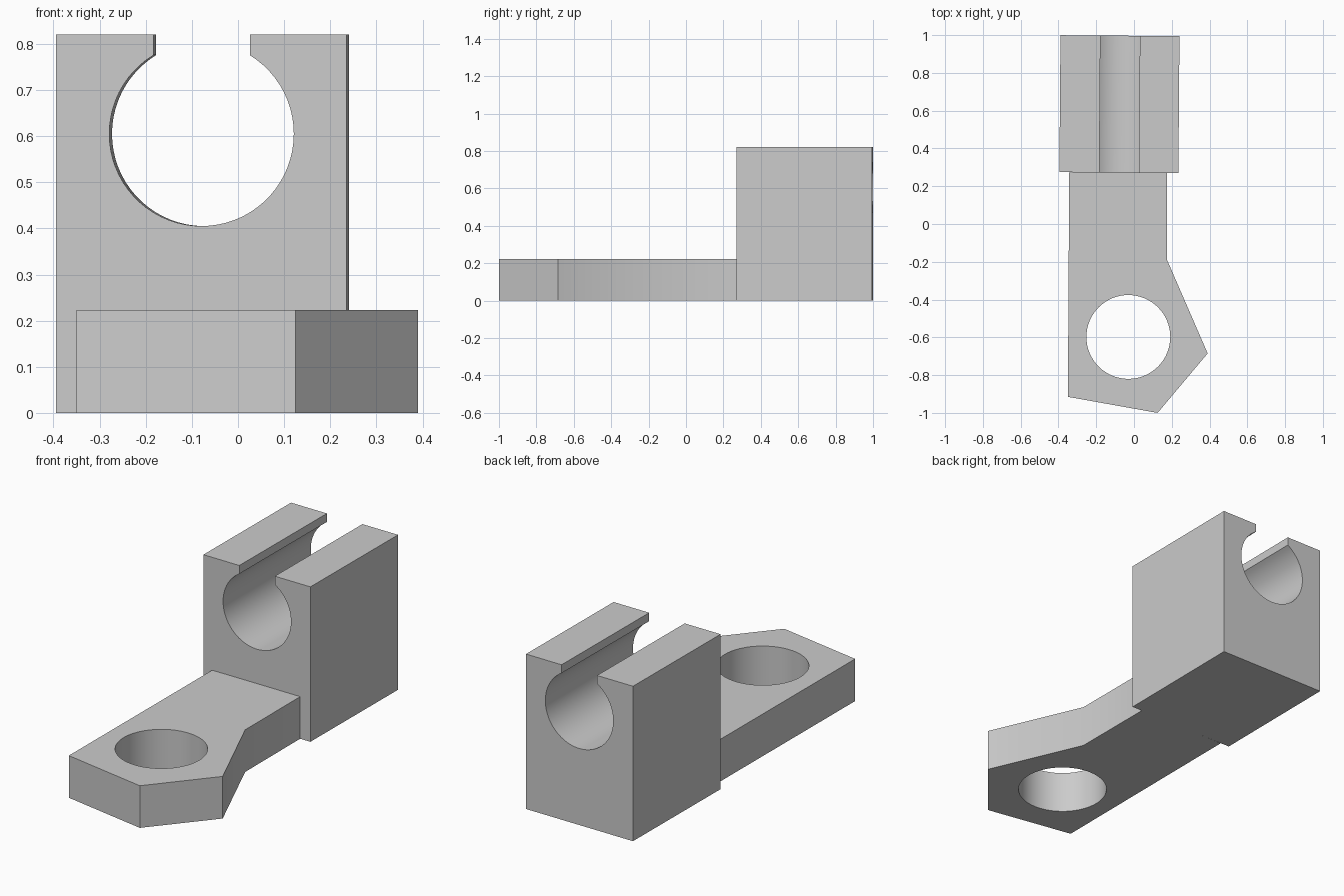
import bpy, bmesh, math
from mathutils import Vector, Matrix

cube = bpy.data.objects.get("Cube")
if cube:
    bpy.data.objects.remove(cube, do_unlink=True)

grey = bpy.data.materials.new("plain grey")
grey.use_nodes = True
colour = (0.6, 0.6, 0.6, 1)
grey.diffuse_color = colour
grey.node_tree.nodes["Principled BSDF"].inputs["Base Color"].default_value = colour


def extrude_profile(name, points, offset):
    """Extrude a closed outline of 3D points along offset."""
    bm = bmesh.new()
    face = bm.faces.new([bm.verts.new(p) for p in points])
    result = bmesh.ops.extrude_face_region(bm, geom=[face], use_keep_orig=True)
    moved = [g for g in result["geom"] if isinstance(g, bmesh.types.BMVert)]
    bmesh.ops.translate(bm, verts=moved, vec=Vector(offset))
    bmesh.ops.recalc_face_normals(bm, faces=bm.faces)
    mesh = bpy.data.meshes.new(name)
    bm.to_mesh(mesh)
    bm.free()
    mesh.materials.append(grey)
    obj = bpy.data.objects.new(name, mesh)
    bpy.context.collection.objects.link(obj)
    return obj


def smooth(obj):
    bpy.ops.object.select_all(action="DESELECT")
    obj.select_set(True)
    bpy.context.view_layer.objects.active = obj
    bpy.ops.object.shade_smooth_by_angle(angle=math.radians(30))


def arc(cx, cy, r, start, end, steps):
    return [(cx + r * math.cos(start + (end - start) * i / steps),
             cy + r * math.sin(start + (end - start) * i / steps))
            for i in range(steps + 1)]


# Clamp block: open round channel with a narrow slot at the top
left, right, top, front, depth = -0.395, 0.235, 0.82, 0.272, 0.725
cx, cz, radius, half_slot = -0.079, 0.605, 0.2, 0.1045
lip = math.acos(half_slot / radius)
channel = arc(cx, cz, radius, math.pi - lip, 2 * math.pi + lip, 56)
outline = [(left, 0), (left, top), (cx - half_slot, top), *channel,
           (cx + half_slot, top), (right, top), (right, 0)]
block = extrude_profile("clamp_block", [(x, front, z) for x, z in outline], (0, depth, 0))
pivot = Matrix.Translation((cx, front, 0))
block.data.transform(pivot @ Matrix.Rotation(-0.008, 4, "Z") @ pivot.inverted())
smooth(block)

# Base plate: arm flaring into an angular end with a round hole
thickness = 0.223
plate_outline = [(-0.35, -0.915), (0.125, -1), (0.39, -0.685),
                 (0.175, -0.19), (0.175, 0.273), (-0.343, 0.273)]
plate = extrude_profile("base_plate", [(x, y, 0) for x, y in plate_outline], (0, 0, thickness))
circle = arc(-0.03, -0.598, 0.222, 0, 2 * math.pi, 64)[:-1]
cutter = extrude_profile("hole_cutter", [(x, y, -0.1) for x, y in circle], (0, 0, 0.5))
cutter.hide_render = True

cut = plate.modifiers.new("hole", "BOOLEAN")
cut.operation = "DIFFERENCE"
cut.solver = "EXACT"
cut.object = cutter
bpy.context.view_layer.objects.active = plate
bpy.ops.object.modifier_apply(modifier=cut.name)
bpy.data.objects.remove(cutter, do_unlink=True)
smooth(plate)
